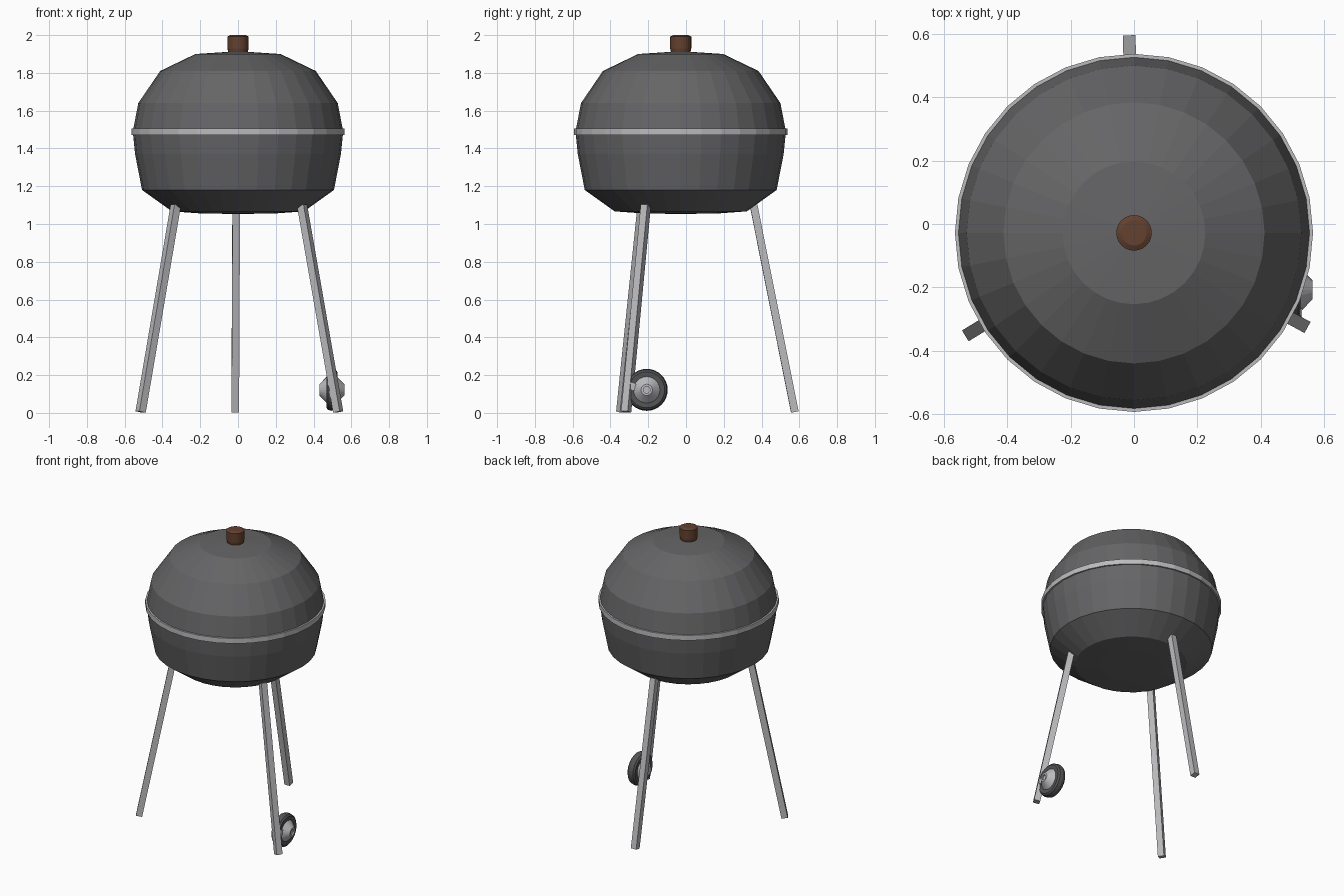
import bpy, bmesh, math
from mathutils import Vector, Matrix

if "Cube" in bpy.data.objects:
    bpy.data.objects.remove(bpy.data.objects["Cube"])

CENTRE = Vector((0, -0.028, 0))


def material(name, rgb, rough=0.6):
    m = bpy.data.materials.new(name)
    m.use_nodes = True
    m.diffuse_color = (*rgb, 1)
    node = m.node_tree.nodes["Principled BSDF"]
    node.inputs["Base Color"].default_value = (*rgb, 1)
    node.inputs["Roughness"].default_value = rough
    return m


enamel = material("charcoal enamel", (0.13, 0.13, 0.135))
metal = material("light metal", (0.50, 0.50, 0.52))
wood = material("brown wood", (0.125, 0.052, 0.028))
rubber = material("dark rubber", (0.085, 0.087, 0.09))


def finish(name, bm, mat):
    bmesh.ops.remove_doubles(bm, verts=bm.verts, dist=1e-5)
    bmesh.ops.recalc_face_normals(bm, faces=bm.faces)
    mesh = bpy.data.meshes.new(name)
    bm.to_mesh(mesh)
    bm.free()
    mesh.materials.append(mat)
    obj = bpy.data.objects.new(name, mesh)
    bpy.context.collection.objects.link(obj)
    return obj


def lathe(name, profile, mat, sides=32, place=Matrix.Translation(CENTRE), closed=False):
    """Revolve (radius, height) points around the local z axis."""
    bm = bmesh.new()
    verts = [bm.verts.new((r, 0, z)) for r, z in profile]
    pairs = list(zip(verts, verts[1:]))
    if closed:
        pairs.append((verts[-1], verts[0]))
    edges = [bm.edges.new(p) for p in pairs]
    bmesh.ops.spin(bm, geom=verts + edges, axis=(0, 0, 1), cent=(0, 0, 0),
                   angle=math.tau, steps=sides, use_duplicate=False)
    bmesh.ops.transform(bm, matrix=place, verts=bm.verts)
    return finish(name, bm, mat)


def bar(name, start, end, width, mat, side):
    """Square bar between two points, one face pair square to 'side'."""
    axis = (end - start).normalized()
    across = axis.cross(side).normalized()
    rot = Matrix((side, across, axis)).transposed().to_4x4()
    size = Matrix.Diagonal((width, width, (end - start).length, 1))
    bm = bmesh.new()
    bmesh.ops.create_cube(bm, size=1,
                          matrix=Matrix.Translation((start + end) / 2) @ rot @ size)
    return finish(name, bm, mat)


# Kettle body
lathe("bowl", [(0, 1.053), (0.2, 1.056), (0.35, 1.067), (0.508, 1.18),
               (0.545, 1.37), (0.555, 1.47), (0, 1.47)], enamel)
lathe("rim_band", [(0.54, 1.47), (0.565, 1.47), (0.565, 1.505), (0.54, 1.505)],
      metal, closed=True)
lathe("lid", [(0, 1.50), (0.555, 1.50), (0.528, 1.64), (0.412, 1.81),
              (0.225, 1.90), (0, 1.915)], enamel)
lathe("lid_knob", [(0, 1.91), (0.052, 1.91), (0.056, 1.93), (0.056, 1.992),
                   (0.04, 2.0), (0, 2.0)], wood, sides=24)

# Three splayed legs
for name, deg in (("back_leg", 91.4), ("front_right_leg", 211.4), ("front_left_leg", 331.4)):
    a = math.radians(deg)
    out = Vector((math.cos(a), math.sin(a), 0))
    tangent = Vector((-out.y, out.x, 0))
    bar(name, CENTRE + out * 0.604 + Vector((0, 0, 0.005)),
        CENTRE + out * 0.386 + Vector((0, 0, 1.10)), 0.04, metal, tangent)

# Wheel beside the front left leg, turning about x
hub_at = Vector((0.497, -0.208, 0.122))
place = Matrix.Translation(hub_at) @ Matrix.Rotation(math.pi / 2, 4, 'Y')
lathe("wheel_tyre", [(0.066, -0.027), (0.095, -0.029), (0.106, -0.02), (0.111, 0),
                     (0.106, 0.02), (0.095, 0.029), (0.066, 0.027)],
      rubber, place=place, closed=True)
lathe("wheel_hub", [(0, -0.066), (0.03, -0.066), (0.07, -0.027), (0.07, 0.027),
                    (0.03, 0.066), (0.018, 0.066), (0.018, 0.056), (0, 0.056)],
      metal, sides=24, place=place)
bar("wheel_bracket", Vector((0.512, -0.30, 0.145)), Vector((0.512, -0.25, 0.13)),
    0.035, metal, Vector((1, 0, 0)))
